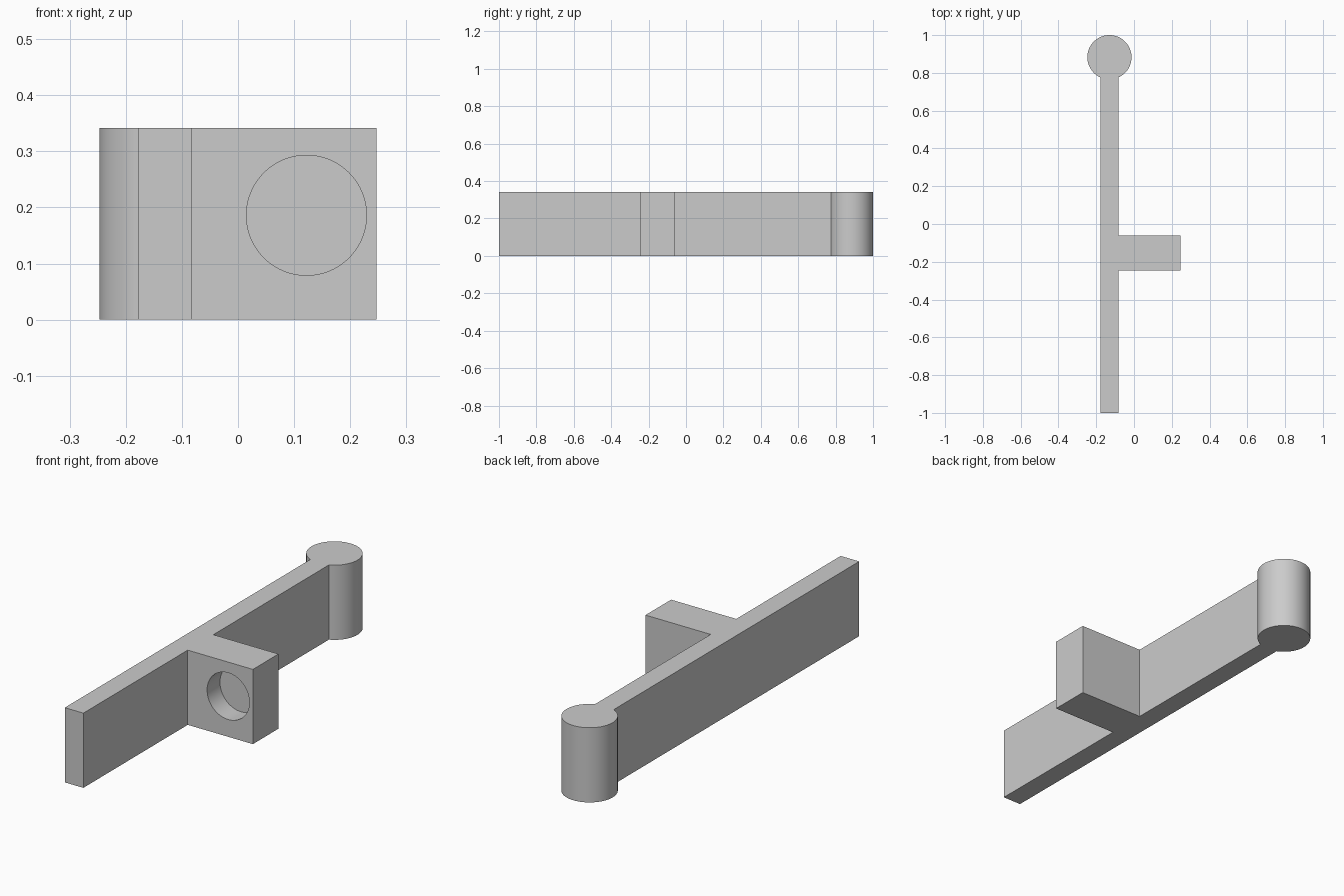
import bpy, bmesh, math

cube = bpy.data.objects.get("Cube")
if cube:
    bpy.data.objects.remove(cube, do_unlink=True)

HEIGHT = 0.342
BAR_LEFT, BAR_RIGHT = -0.177, -0.083
BLOCK_FRONT, BLOCK_BACK, BLOCK_END = -0.245, -0.06, 0.247
KNOB_X, KNOB_Y, KNOB_R = -0.13, 0.883, 0.117
HOLE_X, HOLE_Z, HOLE_R, HOLE_DEPTH = 0.122, 0.186, 0.107, 0.093

grey = bpy.data.materials.new("plain grey")
grey.use_nodes = True
colour = (0.6, 0.6, 0.6, 1)
grey.diffuse_color = colour
grey.node_tree.nodes["Principled BSDF"].inputs["Base Color"].default_value = colour


def knob_arc(steps=80):
    """Round end of the bar, from its right edge around to its left edge."""
    start = -math.acos((BAR_RIGHT - KNOB_X) / KNOB_R)
    end = 2 * math.pi - math.acos((BAR_LEFT - KNOB_X) / KNOB_R)
    angles = [start + (end - start) * i / steps for i in range(steps + 1)]
    return [(KNOB_X + KNOB_R * math.cos(a), KNOB_Y + KNOB_R * math.sin(a))
            for a in angles]


# Bar, side block and round knob share one extruded outline
outline = [
    (BAR_LEFT, -1), (BAR_RIGHT, -1),
    (BAR_RIGHT, BLOCK_FRONT), (BLOCK_END, BLOCK_FRONT),
    (BLOCK_END, BLOCK_BACK), (BAR_RIGHT, BLOCK_BACK),
] + knob_arc()

bm = bmesh.new()
base = bm.faces.new([bm.verts.new((x, y, 0)) for x, y in outline])
top = bmesh.ops.extrude_face_region(bm, geom=[base])["geom"]
bmesh.ops.translate(bm, vec=(0, 0, HEIGHT),
                    verts=[v for v in top if isinstance(v, bmesh.types.BMVert)])
bmesh.ops.recalc_face_normals(bm, faces=bm.faces)
mesh = bpy.data.meshes.new("bar_with_knob_and_block")
bm.to_mesh(mesh)
bm.free()
mesh.materials.append(grey)
bar = bpy.data.objects.new("bar_with_knob_and_block", mesh)
bpy.context.collection.objects.link(bar)

# Blind round hole in the front of the block
bpy.ops.mesh.primitive_cylinder_add(
    vertices=80, radius=HOLE_R, depth=2 * HOLE_DEPTH,
    location=(HOLE_X, BLOCK_FRONT, HOLE_Z), rotation=(math.pi / 2, 0, 0))
cutter = bpy.context.object
cutter.name = "hole_cutter"
cutter.hide_render = True
cutter.data.materials.append(grey)

cut = bar.modifiers.new("hole", "BOOLEAN")
cut.operation = "DIFFERENCE"
cut.solver = "EXACT"
cut.object = cutter

bpy.ops.object.select_all(action="DESELECT")
bar.select_set(True)
bpy.context.view_layer.objects.active = bar
bpy.ops.object.modifier_apply(modifier=cut.name)
bpy.data.objects.remove(cutter, do_unlink=True)
bpy.ops.object.shade_smooth_by_angle(angle=math.radians(30))
